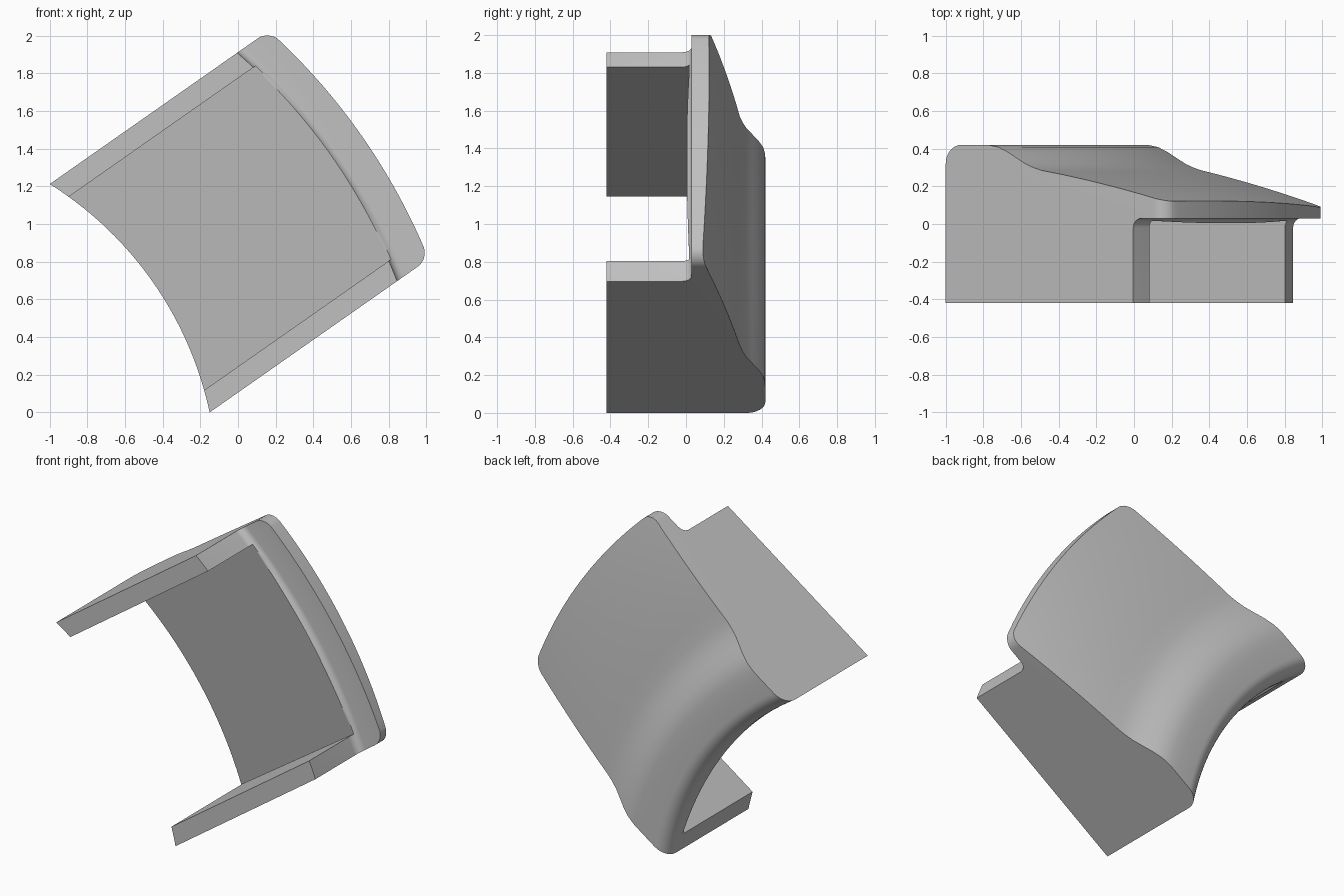
import bpy, bmesh, math
from mathutils import Vector

cube = bpy.data.objects.get("Cube")
if cube:
    bpy.data.objects.remove(cube)

HALF, WALL = 0.74, 0.113         # half width, side wall thickness
BOTTOM, LIP = -0.42, 0.03
CEILING, FALL = 0.30, 0.226      # sloping flat ceiling: start depth and slope
REACH, LENGTH = 1.215, 1.42      # wall length, full length to lip edge
RADIUS, CORNER = 1.9, 0.07       # inner arc in plan, lip corner rounding
ANGLE = math.radians(35)
ALONG = Vector((math.cos(ANGLE), 0, math.sin(ANGLE)))
ACROSS = Vector((-math.sin(ANGLE), 0, math.cos(ANGLE)))
ORIGIN = Vector((-0.575, 0, 0.606))

# S-shaped step between the raised rim and the sloping top
STEP = [(0.22, 0.42), (0.28, 0.419), (0.34, 0.408), (0.4, 0.383), (0.46, 0.35),
        (0.52, 0.318), (0.57, 0.299), (0.62, 0.285)]


def bow(v, s):
    """Bulge of the concentric arcs in plan, zero at the side faces."""
    r = RADIUS + s
    return math.sqrt(r * r - v * v) - math.sqrt(r * r - HALF * HALF)


def section(v, is_wall):
    """Closed outline (distance along, depth) at one place across the width."""
    def ceiling(s):
        return CEILING - FALL * (s + bow(v, s))

    def base(s):
        return BOTTOM if is_wall else ceiling(s)

    gap = CORNER - min(CORNER, HALF - abs(v))
    end = LENGTH - CORNER + math.sqrt(CORNER ** 2 - gap ** 2)
    t = v / HALF
    tip = 0.1025 + 0.0175 * t + 0.015 * (1 - t * t)
    pts = [(0, base(0)), (0, ceiling(0))]
    # rounded rim
    for i in range(9):
        a = math.pi / 2 * i / 8
        pts.append((0.1 - 0.1 * math.cos(a), 0.32 + 0.1 * math.sin(a)))
    pts += STEP
    # sloping, slightly crowned top out to the lip
    s0, y0 = STEP[-1]
    for i in range(1, 9):
        s = s0 + (end - s0) * i / 8
        f = (s - s0) / (LENGTH - s0)
        pts.append((s, y0 + (tip - y0) * f + 0.04 * f * (1 - f)))
    pts.append((end, LIP))
    # underside of the lip, curving down into the wall end
    for i in range(6, -1, -1):
        a = math.pi / 2 * i / 6
        s = REACH + 0.05 * (1 - math.cos(a))
        pts.append((s, max(base(s), LIP - 0.05 * (1 - math.sin(a)))))
    pts.append((REACH, base(REACH)))
    return pts


def place(v, point):
    s, depth = point
    pos = ORIGIN + ALONG * (s + bow(v, s)) + ACROSS * v
    pos.y = depth
    return pos


# Rows across the width: wall, channel, wall; the doubled row makes the wall's inner face
inner = HALF - WALL
side = [(HALF - CORNER * (1 - math.cos(math.pi / 2 * i / 8)), True) for i in range(9)]
side.append((inner, True))
rows = [(-v, w) for v, w in side]
rows += [(-inner + 2 * inner * i / 28, False) for i in range(29)]
rows += side[::-1]

bm = bmesh.new()
rings = [[bm.verts.new(place(v, p)) for p in section(v, w)] for v, w in rows]
for r1, r2 in zip(rings, rings[1:]):
    n = len(r1)
    for i in range(n):
        j = (i + 1) % n
        bm.faces.new((r1[i], r1[j], r2[j], r2[i]))
bm.faces.new(rings[0])
bm.faces.new(rings[-1][::-1])
bmesh.ops.remove_doubles(bm, verts=bm.verts, dist=0.0002)
bmesh.ops.dissolve_degenerate(bm, edges=bm.edges, dist=0.0002)
bmesh.ops.recalc_face_normals(bm, faces=bm.faces)

mesh = bpy.data.meshes.new("curved_cover")
bm.to_mesh(mesh)
bm.free()
cover = bpy.data.objects.new("curved_cover", mesh)
bpy.context.collection.objects.link(cover)

# Plain grey
grey = bpy.data.materials.new("plain_grey")
grey.use_nodes = True
colour = (0.53, 0.53, 0.53, 1)
grey.diffuse_color = colour
grey.node_tree.nodes["Principled BSDF"].inputs["Base Color"].default_value = colour
mesh.materials.append(grey)

bpy.ops.object.select_all(action="DESELECT")
cover.select_set(True)
bpy.context.view_layer.objects.active = cover
bpy.ops.object.shade_smooth_by_angle(angle=math.radians(30))
